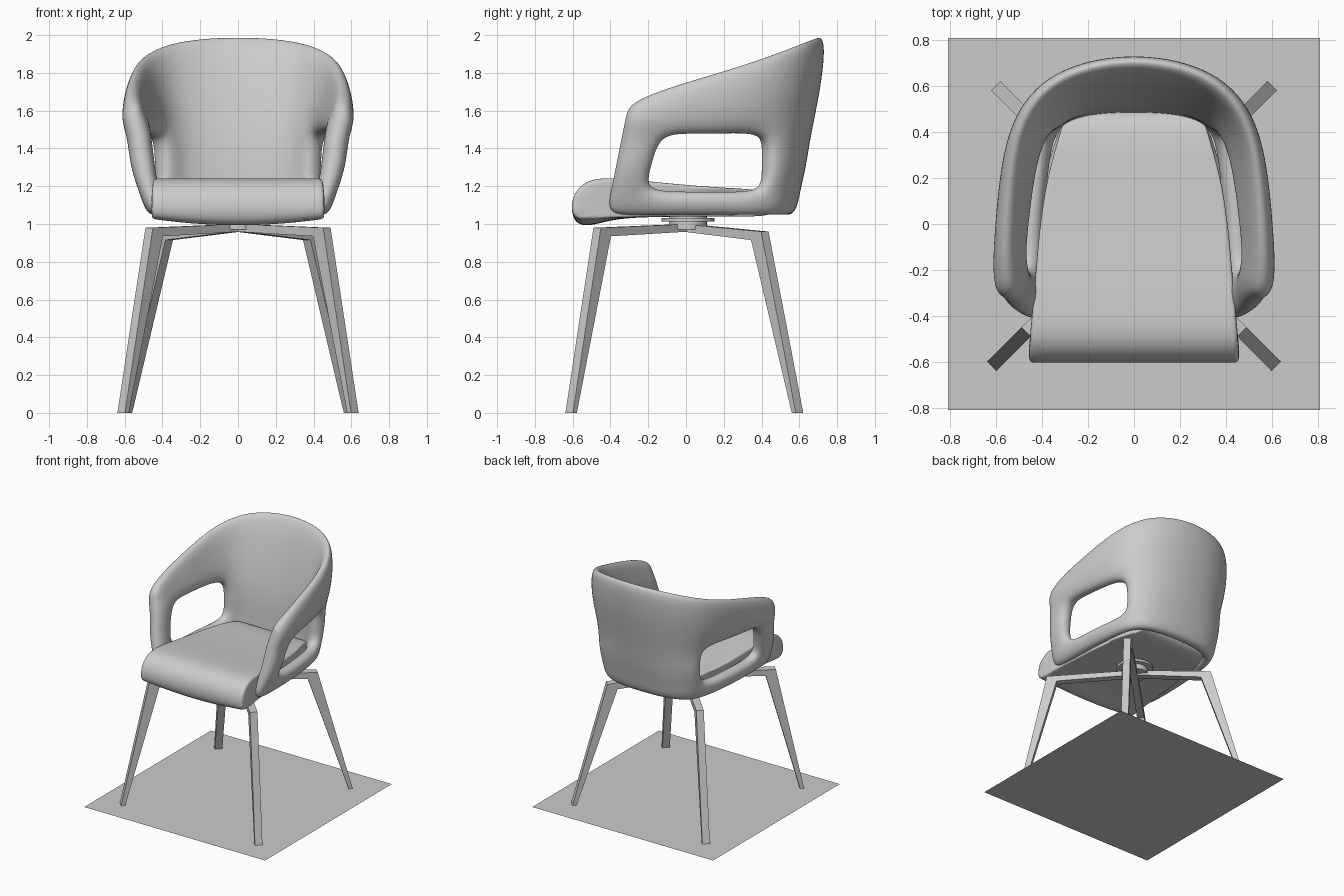
import bpy, bmesh, math
from mathutils import Vector, Matrix

if "Cube" in bpy.data.objects:
    bpy.data.objects.remove(bpy.data.objects["Cube"])


def make(name, verts, faces, smooth=False, subsurf=0):
    me = bpy.data.meshes.new(name)
    me.from_pydata([tuple(v) for v in verts], [], faces)
    bm = bmesh.new()
    bm.from_mesh(me)
    bmesh.ops.recalc_face_normals(bm, faces=bm.faces)
    bm.to_mesh(me)
    bm.free()
    ob = bpy.data.objects.new(name, me)
    bpy.context.collection.objects.link(ob)
    if smooth:
        me.shade_smooth()
    if subsurf:
        add_subsurf(ob, subsurf)
    return ob


def add_subsurf(ob, levels):
    mod = ob.modifiers.new("subsurf", 'SUBSURF')
    mod.levels = mod.render_levels = levels


# Floor plate
make("floor_plate", [(-.81, -.81, 0), (.81, -.81, 0), (.81, .81, 0), (-.81, .81, 0)], [(0, 1, 2, 3)])


# Legs: bent profile in a diagonal vertical plane, given width
def leg(name, knee, foot, knee_z, angle, width=.056):
    prof = [(0, 1.0), (knee, knee_z), (foot, 0), (foot - .03, 0), (knee - .075, knee_z - .045), (0, .96)]
    rot = Matrix.Rotation(math.radians(angle), 3, 'Z')
    verts = [rot @ Vector((r, s * width / 2, z)) for s in (-1, 1) for r, z in prof]
    n = len(prof)
    faces = [(i, (i + 1) % n, (i + 1) % n + n, i + n) for i in range(n)]
    faces += [(0, 1, 4, 5), (1, 2, 3, 4), (n, n + 1, n + 4, n + 5), (n + 1, n + 2, n + 3, n + 4)]
    make(name, verts, faces)


for side, sgn in (("right", 1), ("left", -1)):
    leg("front_leg_" + side, .665, .875, .98, -90 + 45 * sgn)
    leg("rear_leg_" + side, .59, .85, .96, 90 - 45 * sgn)

# Swivel hub under the seat
for name, r, z0, z1 in (("hub_post", .10, .97, 1.06), ("hub_disc", .14, 1.012, 1.032)):
    bpy.ops.mesh.primitive_cylinder_add(vertices=40, radius=r, depth=z1 - z0, location=(0, .01, (z0 + z1) / 2))
    bpy.context.object.name = name
    bpy.ops.object.shade_smooth_by_angle()

# Seat cushion: side profile carried across its width
prof = [(.5, 1.18), (.2, 1.19), (-.1, 1.215), (-.38, 1.245), (-.52, 1.24), (-.6, 1.16), (-.61, 1.06),
        (-.575, .985), (-.48, .99), (-.36, 1.035), (0, 1.04), (.3, 1.04), (.5, 1.04)]
stations = (-1, -.96, -.55, 0, .55, .96, 1)
n = len(prof)
verts = []
for s in stations:
    for y, z in prof:
        w = min(.415 - .09 * y, .38 - (y - .4) * .8)
        lift = .04 * s * s if z < 1.03 else 0
        verts.append((s * w, y, z + lift))
faces = [(k * n + i, k * n + (i + 1) % n, (k + 1) * n + (i + 1) % n, (k + 1) * n + i)
         for k in range(len(stations) - 1) for i in range(n)]
faces += [tuple(range(n)), tuple(range((len(stations) - 1) * n, len(stations) * n))]
make("seat", verts, faces, True, 3)

# Back and arm shell: columns from centre back round to the arm front (rim, middle, low)
cols = [
    ((0, .72, 2.0), (0, .595), (0, .53)),
    ((.22, .69, 1.99), (.18, .58), (.16, .525)),
    ((.40, .60, 1.955), (.33, .525), (.30, .495)),
    ((.51, .43, 1.89), (.42, .42), (.385, .41)),
    ((.545, .22, 1.82), (.475, .22), (.41, .20)),
    ((.56, 0, 1.755), (.50, .02), (.425, 0)),
    ((.565, -.18, 1.695), (.52, -.13), (.425, -.25)),
    ((.55, -.31, 1.63), (.525, -.345), (.42, -.43)),
]
LOW_Z, MID_Z = 1.045, 1.475
weights = (.75, .8, 1, 1, .95, .5)
verts = []
for rim, mid, low in cols:
    rim, mid, low = Vector(rim), Vector((*mid, MID_Z)), Vector((*low, LOW_Z))
    for t in (0, .3, .62, 1):
        p = low.lerp(mid, t)
        p.x += .05 * p.x * math.sin(math.pi * t)
        verts.append(p)
    verts += [mid.lerp(rim, .5) + Vector((.03 * rim.x, 0, 0)), rim]
R = len(weights)
faces = []
for c in range(len(cols) - 1):
    for r in range(R - 1):
        if 3 <= c < 6 and r in (1, 2):      # side window
            continue
        a = c * R + r
        faces.append((a, a + R, a + R + 1, a + 1))
shell = make("back_and_arms", verts, faces, True)
group = shell.vertex_groups.new(name="thickness")
for i in range(len(verts)):
    group.add([i], weights[i % R], 'REPLACE')
mirror = shell.modifiers.new("mirror", 'MIRROR')
mirror.use_clip = True
solid = shell.modifiers.new("solidify", 'SOLIDIFY')
solid.thickness = .14
solid.offset = 0
solid.vertex_group = "thickness"
add_subsurf(shell, 3)
